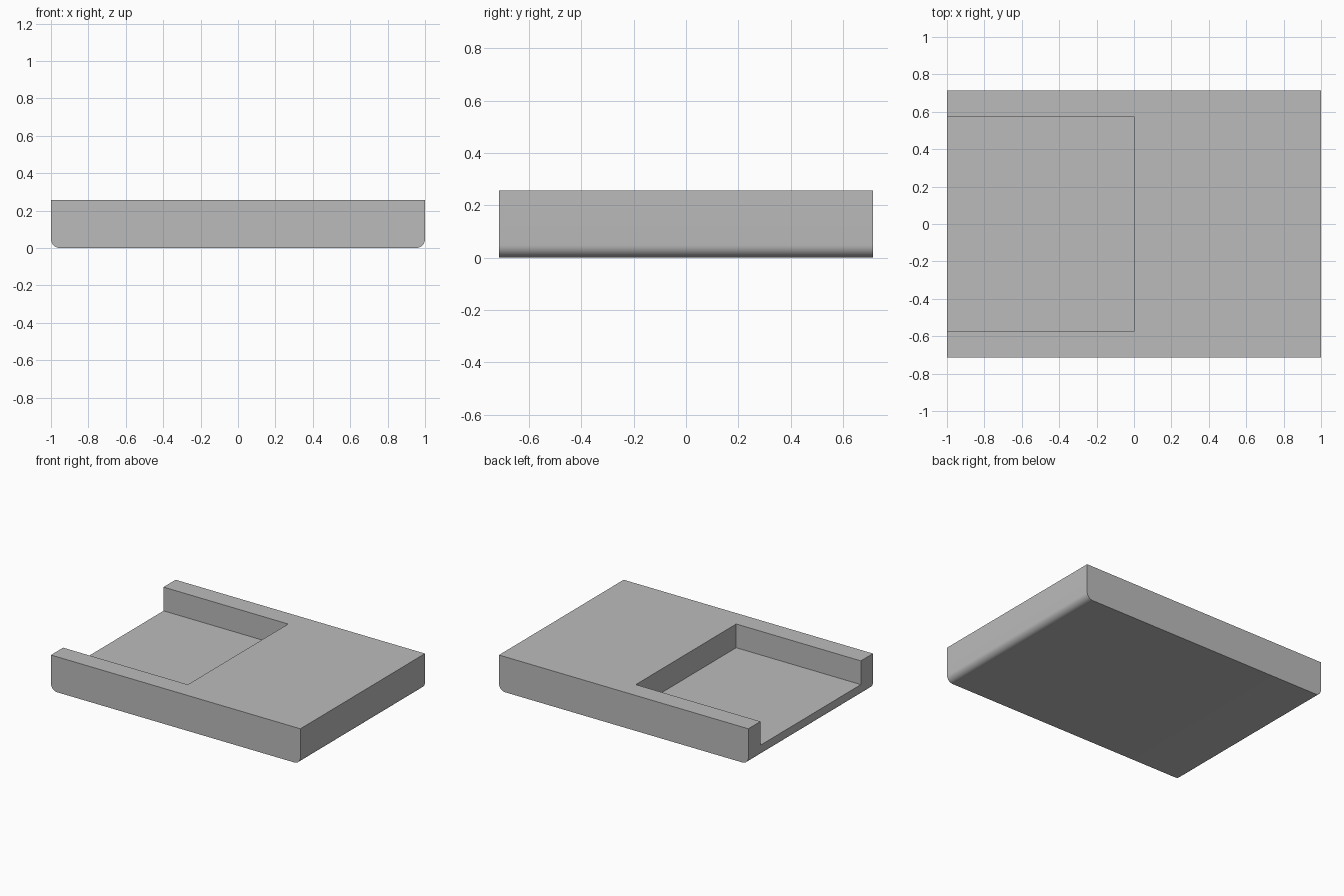
import bpy, bmesh
from math import radians

LENGTH, WIDTH, HEIGHT = 2.0, 1.428, 0.257
POCKET_WIDTH, POCKET_FLOOR = 1.15, 0.085
EDGE_RADIUS = 0.048

cube = bpy.data.objects.get("Cube")
if cube:
    bpy.data.objects.remove(cube, do_unlink=True)

# Single plain grey
grey = bpy.data.materials.new("plain_grey")
grey.use_nodes = True
colour = (0.5, 0.5, 0.5, 1)
grey.diffuse_color = colour
grey.node_tree.nodes["Principled BSDF"].inputs["Base Color"].default_value = colour


def box(name, low, high):
    """Axis-aligned box between two corners."""
    bm = bmesh.new()
    bmesh.ops.create_cube(bm, size=1)
    for v in bm.verts:
        v.co = [lo if c < 0 else hi for c, lo, hi in zip(v.co, low, high)]
    mesh = bpy.data.meshes.new(name)
    bm.to_mesh(mesh)
    bm.free()
    mesh.materials.append(grey)
    obj = bpy.data.objects.new(name, mesh)
    bpy.context.collection.objects.link(obj)
    return obj


# Slab with the two bottom end edges rounded
slab = box("slab", (-LENGTH / 2, -WIDTH / 2, 0), (LENGTH / 2, WIDTH / 2, HEIGHT))
bm = bmesh.new()
bm.from_mesh(slab.data)
ends = [e for e in bm.edges
        if all(v.co.z < 0.01 for v in e.verts)
        and abs(e.verts[0].co.x - e.verts[1].co.x) < 0.01]
bmesh.ops.bevel(bm, geom=ends, offset=EDGE_RADIUS, segments=8, profile=0.5, affect='EDGES')
bm.to_mesh(slab.data)
bm.free()

# Pocket open at the top and at one end
cutter = box("pocket_cutter", (-LENGTH, -POCKET_WIDTH / 2, POCKET_FLOOR),
             (0, POCKET_WIDTH / 2, HEIGHT * 2))
cutter.hide_render = True
cut = slab.modifiers.new("pocket", 'BOOLEAN')
cut.operation = 'DIFFERENCE'
cut.solver = 'EXACT'
cut.object = cutter

bpy.ops.object.select_all(action='DESELECT')
slab.select_set(True)
bpy.context.view_layer.objects.active = slab
bpy.ops.object.modifier_apply(modifier=cut.name)
bpy.data.objects.remove(cutter, do_unlink=True)
bpy.ops.object.shade_smooth_by_angle(angle=radians(30))
